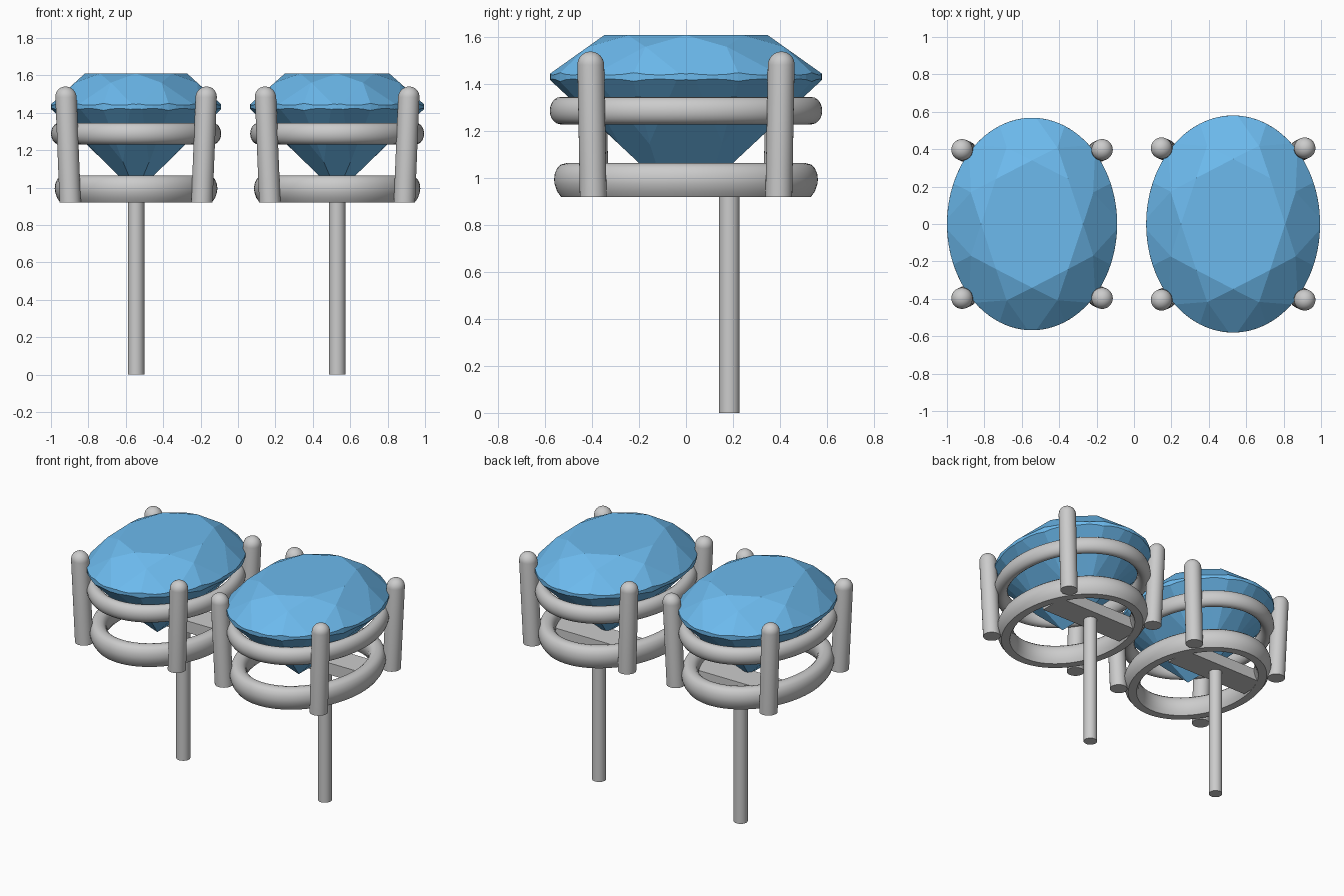
import bpy, bmesh, math
from mathutils import Vector

if "Cube" in bpy.data.objects:
    bpy.data.objects.remove(bpy.data.objects["Cube"])

blue = bpy.data.materials.new("blue_gem")
blue.diffuse_color = (0.15, 0.49, 0.85, 1)
blue.use_nodes = True
blue.node_tree.nodes["Principled BSDF"].inputs["Base Color"].default_value = blue.diffuse_color


def finish(name, bm, smooth=True):
    bmesh.ops.recalc_face_normals(bm, faces=bm.faces)
    me = bpy.data.meshes.new(name)
    bm.to_mesh(me)
    bm.free()
    ob = bpy.data.objects.new(name, me)
    bpy.context.collection.objects.link(ob)
    if smooth:
        bpy.ops.object.select_all(action='DESELECT')
        ob.select_set(True)
        bpy.context.view_layer.objects.active = ob
        bpy.ops.object.shade_smooth_by_angle(angle=math.radians(35))
    return ob


def skin(bm, rings, closed):
    """Bridge successive vertex loops with quads."""
    n = len(rings[0])
    for i in range(len(rings) if closed else len(rings) - 1):
        a, b = rings[i], rings[(i + 1) % len(rings)]
        for j in range(n):
            k = (j + 1) % n
            bm.faces.new((a[j], a[k], b[k], b[j]))


def oval_ring(name, cx, a, b, profile):
    """Sweep (inward offset, z) profile around an ellipse, even in width."""
    bm = bmesh.new()
    rings = []
    for i in range(96):
        t = math.tau * i / 96
        n = Vector((math.cos(t) / a, math.sin(t) / b)).normalized()
        rings.append([bm.verts.new((cx + a * math.cos(t) - n.x * d,
                                    b * math.sin(t) - n.y * d, z)) for d, z in profile])
    skin(bm, rings, True)
    return finish(name, bm)


def rod(name, base, top, r, domed=False):
    """Leaning rod with a level base and an optional domed tip."""
    base, top = Vector(base), Vector(top)
    levels = [(base.z, r)]
    if domed:
        levels += [(top.z - r + r * math.sin(u), r * math.cos(u))
                   for u in [math.pi / 2 * i / 8 * 0.97 for i in range(9)]]
    else:
        levels.append((top.z, r))
    bm = bmesh.new()
    rings = []
    for z, rad in levels:
        c = base.lerp(top, (z - base.z) / (top.z - base.z))
        rings.append([bm.verts.new((c.x + rad * math.cos(math.tau * j / 32),
                                    c.y + rad * math.sin(math.tau * j / 32), z))
                      for j in range(32)])
    skin(bm, rings, False)
    bm.faces.new(rings[0])
    bm.faces.new(rings[-1])
    return finish(name, bm)


def gem(name, cx, a, b):
    """Oval brilliant: a round blank cut by facet planes, then stretched."""
    table, keel, keel_half = 1.61, 0.97, 0.17
    bm = bmesh.new()
    bmesh.ops.create_cone(bm, cap_ends=True, segments=64, radius1=1, radius2=1, depth=1)
    bmesh.ops.translate(bm, verts=bm.verts, vec=(0, 0, table - 0.5))

    def cut(deg, r, z, slope, side):
        t = math.radians(deg)
        c, s = math.cos(t), math.sin(t)
        bmesh.ops.bisect_plane(bm, geom=bm.verts[:] + bm.edges[:] + bm.faces[:], dist=1e-5,
                               plane_co=(r * c, r * s, z),
                               plane_no=Vector((-slope * c, -slope * s, 1)) * side,
                               clear_outer=True)
        bmesh.ops.holes_fill(bm, edges=[e for e in bm.edges if e.is_boundary], sides=0)

    for k in range(8):
        # pavilion mains run down to a short keel, crown mains up to the table
        d = 45 * k
        drop = 1.42 - keel
        cut(d, 1, 1.42, drop / (1 - keel_half * abs(math.sin(math.radians(d)))), -1)
        cut(d, 1, 1.445, -0.4125, 1)
    for k in range(8):
        # star facets
        cut(45 * k + 22.5, 0.554, table, -0.22, 1)
    for k in range(16):
        # half facets above and below the girdle
        d = 22.5 * k + 11.25
        cut(d, 1, 1.44, -0.51, 1)
        drop = 0.475 / (1 - keel_half * abs(math.sin(math.radians(d))))
        cut(d, 1, 1.423, drop, -1)
    bmesh.ops.remove_doubles(bm, verts=bm.verts, dist=1e-4)
    for v in bm.verts:
        v.co = (cx + v.co.x * a, v.co.y * b, v.co.z)
    ob = finish(name, bm, False)
    ob.data.materials.append(blue)


# Ring cross-sections: round gallery wire, flat-bottomed base band
wire = [(0.045 - 0.045 * math.cos(math.tau * i / 20),
         1.288 + 0.058 * math.sin(math.tau * i / 20)) for i in range(20)]
band = [(0.03, 0.92), (0.012, 0.945), (0.002, 0.975), (0, 0.995), (0.003, 1.02),
        (0.014, 1.045), (0.03, 1.059), (0.055, 1.065), (0.08, 1.059), (0.096, 1.045),
        (0.107, 1.02), (0.11, 0.995), (0.108, 0.975), (0.1, 0.945), (0.085, 0.92)]

for side, cx, s in (("left", -0.545, 1.0), ("right", 0.53, 1.022)):
    gem(side + "_gem", cx, 0.455 * s, 0.568 * s)
    oval_ring(side + "_gallery_ring", cx, 0.455 * s, 0.568 * s, wire)
    oval_ring(side + "_base_ring", cx, 0.435 * s, 0.55 * s, band)
    # Four leaning prongs
    for px, lr in ((-1, "left"), (1, "right")):
        for py, fb in ((-1, "front"), (1, "back")):
            rod(f"{side}_{fb}_{lr}_prong",
                (cx + px * 0.352 * s, py * 0.387 * s, 0.92),
                (cx + px * 0.377 * s, py * 0.398 * s, 1.54), 0.057, True)
    # Bridge bar and ear post
    bm = bmesh.new()
    bmesh.ops.create_cube(bm, size=1)
    for v in bm.verts:
        v.co = (cx + v.co.x * 0.65, 0.185 + v.co.y * 0.19, 0.961 + v.co.z * 0.08)
    finish(side + "_bridge", bm, False)
    rod(side + "_post", (cx, 0.185, 0), (cx, 0.185, 0.95), 0.044)
